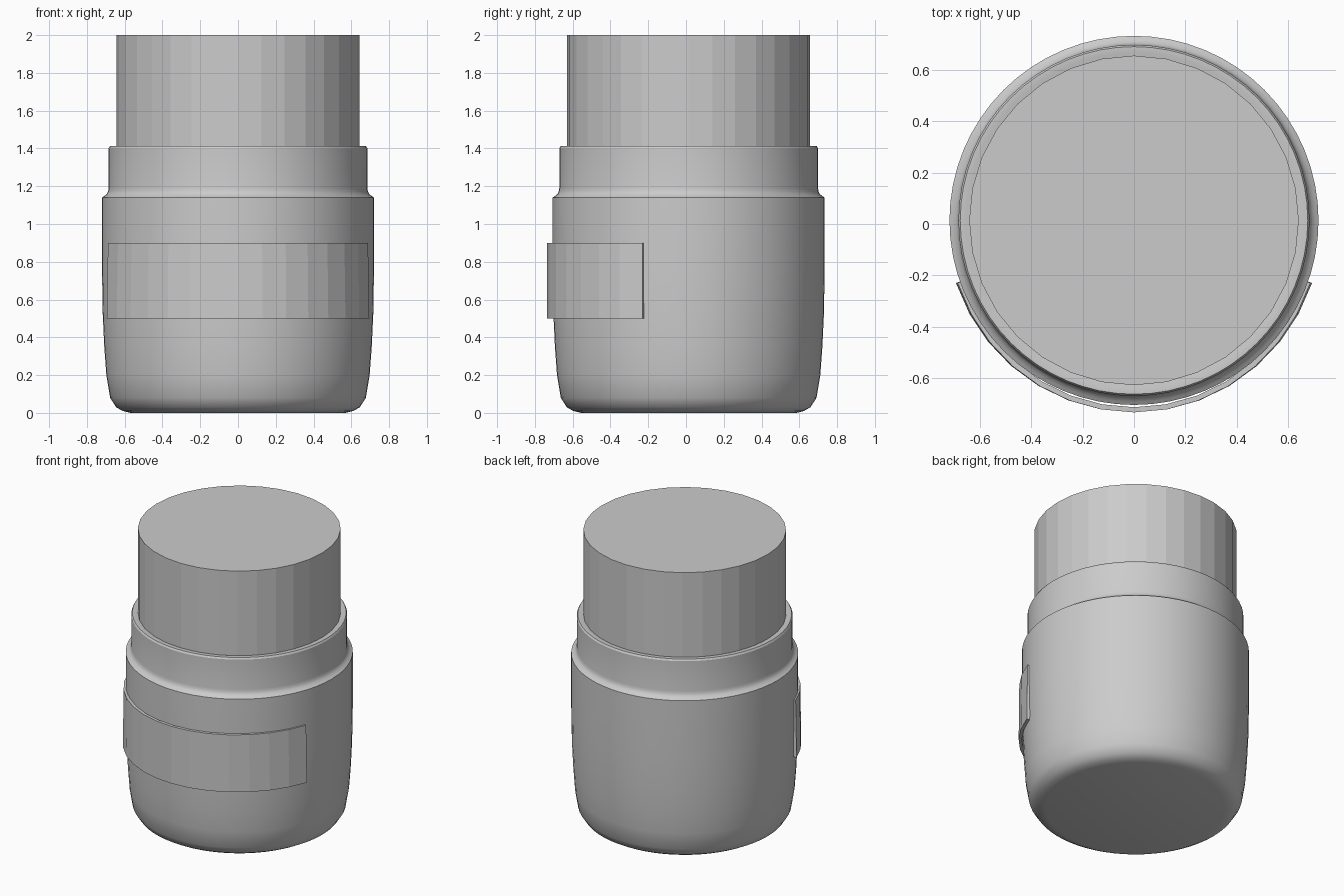
import bpy, bmesh
from math import sin, cos, pi, radians

if "Cube" in bpy.data.objects:
    bpy.data.objects.remove(bpy.data.objects["Cube"])

CY = 0.014  # round parts sit slightly behind the origin


def make_object(name, bm, smooth=False):
    bmesh.ops.recalc_face_normals(bm, faces=bm.faces[:])
    mesh = bpy.data.meshes.new(name)
    bm.to_mesh(mesh)
    bm.free()
    obj = bpy.data.objects.new(name, mesh)
    bpy.context.collection.objects.link(obj)
    if smooth:
        bpy.ops.object.select_all(action='DESELECT')
        obj.select_set(True)
        bpy.context.view_layer.objects.active = obj
        bpy.ops.object.shade_smooth_by_angle(angle=radians(30))
    return obj


def lathe(name, profile, sides, smooth=False):
    bm = bmesh.new()
    rings = [[bm.verts.new((r * sin(2 * pi * i / sides), CY - r * cos(2 * pi * i / sides), z))
              for i in range(sides)] for r, z in profile]
    for a, b in zip(rings, rings[1:]):
        for i in range(sides):
            j = (i + 1) % sides
            bm.faces.new((a[i], a[j], b[j], b[i]))
    bm.faces.new(rings[0])
    bm.faces.new(rings[-1])
    return make_object(name, bm, smooth)


# Jar body with rounded base, shoulder and neck
lathe("jar_body", [(0.57, 0), (0.61, 0.01), (0.645, 0.03), (0.677, 0.08), (0.697, 0.2),
                   (0.708, 0.35), (0.716, 0.52), (0.72, 0.75), (0.72, 1.14), (0.708, 1.148),
                   (0.695, 1.158), (0.688, 1.172), (0.685, 1.19), (0.685, 1.4),
                   (0.678, 1.412), (0.655, 1.412), (0.63, 1.405)], 64, True)

# Faceted lid
lathe("lid", [(0.643, 1.3), (0.643, 2.0)], 32)

# Curved label plate wrapped around the front
bm = bmesh.new()
steps, half = 14, radians(71)
sections = []
for k in range(steps + 1):
    t = -half + 2 * half * k / steps
    s, c = sin(t), cos(t)
    ring = []
    for inset, z in ((0, 0.5), (0, 0.9), (0.02, 0.9), (0.02, 0.5)):
        rx = (0.735 if z < 0.7 else 0.728) - inset
        ring.append(bm.verts.new((rx * s, CY - (0.749 - inset) * c, z)))
    sections.append(ring)
for a, b in zip(sections, sections[1:]):
    for i in range(4):
        j = (i + 1) % 4
        bm.faces.new((a[i], a[j], b[j], b[i]))
bm.faces.new(sections[0])
bm.faces.new(sections[-1])
make_object("label", bm)
